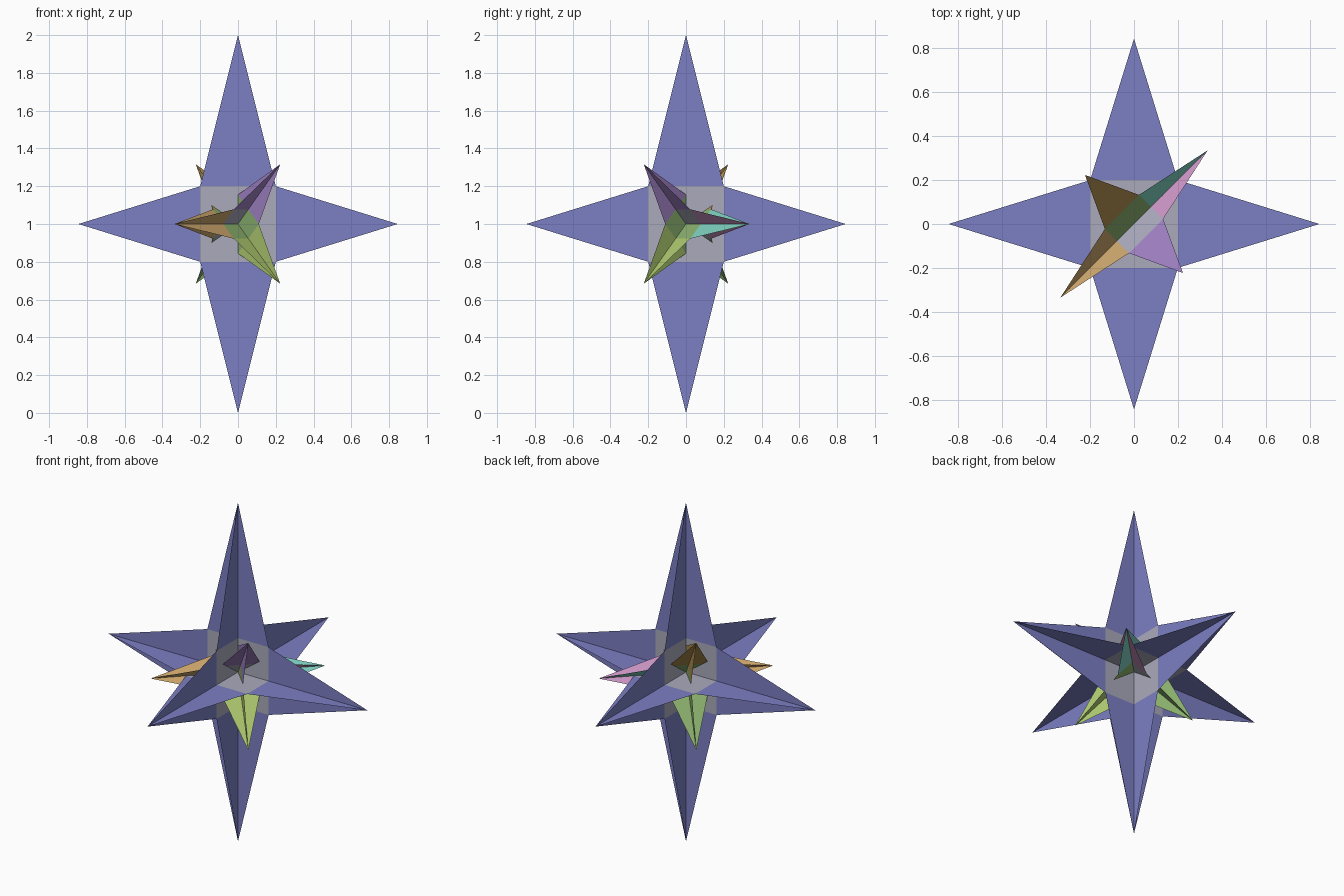
import bpy, bmesh
from mathutils import Vector

if "Cube" in bpy.data.objects:
    bpy.data.objects.remove(bpy.data.objects["Cube"])

CENTER = Vector((0, 0, 1))


def material(name, rgb):
    m = bpy.data.materials.new(name)
    m.diffuse_color = (*rgb, 1)
    m.use_nodes = True
    m.node_tree.nodes["Principled BSDF"].inputs["Base Color"].default_value = m.diffuse_color
    return m


def blade(name, a, b, len_a, len_b, valley, core, tips):
    """Flat four-pointed star in the plane of axes a and b."""
    a, b = Vector(a).normalized(), Vector(b).normalized()
    points = [a * len_a, b * len_b, -a * len_a, -b * len_b]
    notches = [(a + b) * valley, (b - a) * valley,
               (-a - b) * valley, (a - b) * valley]
    bm = bmesh.new()
    pv = [bm.verts.new(p + CENTER) for p in points]
    nv = [bm.verts.new(n + CENTER) for n in notches]
    bm.faces.new(nv).material_index = 0
    for i in range(4):
        bm.faces.new((nv[i - 1], pv[i], nv[i])).material_index = i + 1
    me = bpy.data.meshes.new(name)
    bm.to_mesh(me)
    bm.free()
    for m in [core] + tips:
        me.materials.append(m)
    ob = bpy.data.objects.new(name, me)
    bpy.context.collection.objects.link(ob)
    return ob


grey = material("core_grey", (0.40, 0.40, 0.50))
blue = material("tip_blue", (0.20, 0.21, 0.55))
pink = material("pink", (0.60, 0.30, 0.55))
purple = material("purple", (0.35, 0.22, 0.55))
orange = material("orange", (0.60, 0.38, 0.15))
brown = material("brown", (0.45, 0.28, 0.08))
green = material("green", (0.25, 0.42, 0.15))
lime = material("lime", (0.40, 0.55, 0.15))
cyan = material("cyan", (0.20, 0.60, 0.50))

# Large star: three crossing blades on the main axes
X, Y, Z = (1, 0, 0), (0, 1, 0), (0, 0, 1)
H, V, N = 0.845, 1.0, 0.2
blade("large_blade_front", X, Z, H, V, N, grey, [blue] * 4)
blade("large_blade_side", Y, Z, H, V, N, grey, [blue] * 4)
blade("large_blade_flat", X, Y, H, H, N, grey, [blue] * 4)

# Small star: three crossing blades on tilted axes between the large points
r = 2 ** 0.5
U, P, Q = (1, 1, 0), (1, -1, r), (-1, 1, r)
L, S, M = 0.475, 0.447, 0.11
blade("small_blade_right", U, P, L, S, M, grey, [pink, purple, orange, green])
blade("small_blade_left", U, Q, L, S, M, green, [cyan, brown, orange, lime])
blade("small_blade_upright", P, Q, S, S, M, green, [purple, brown, green, lime])
